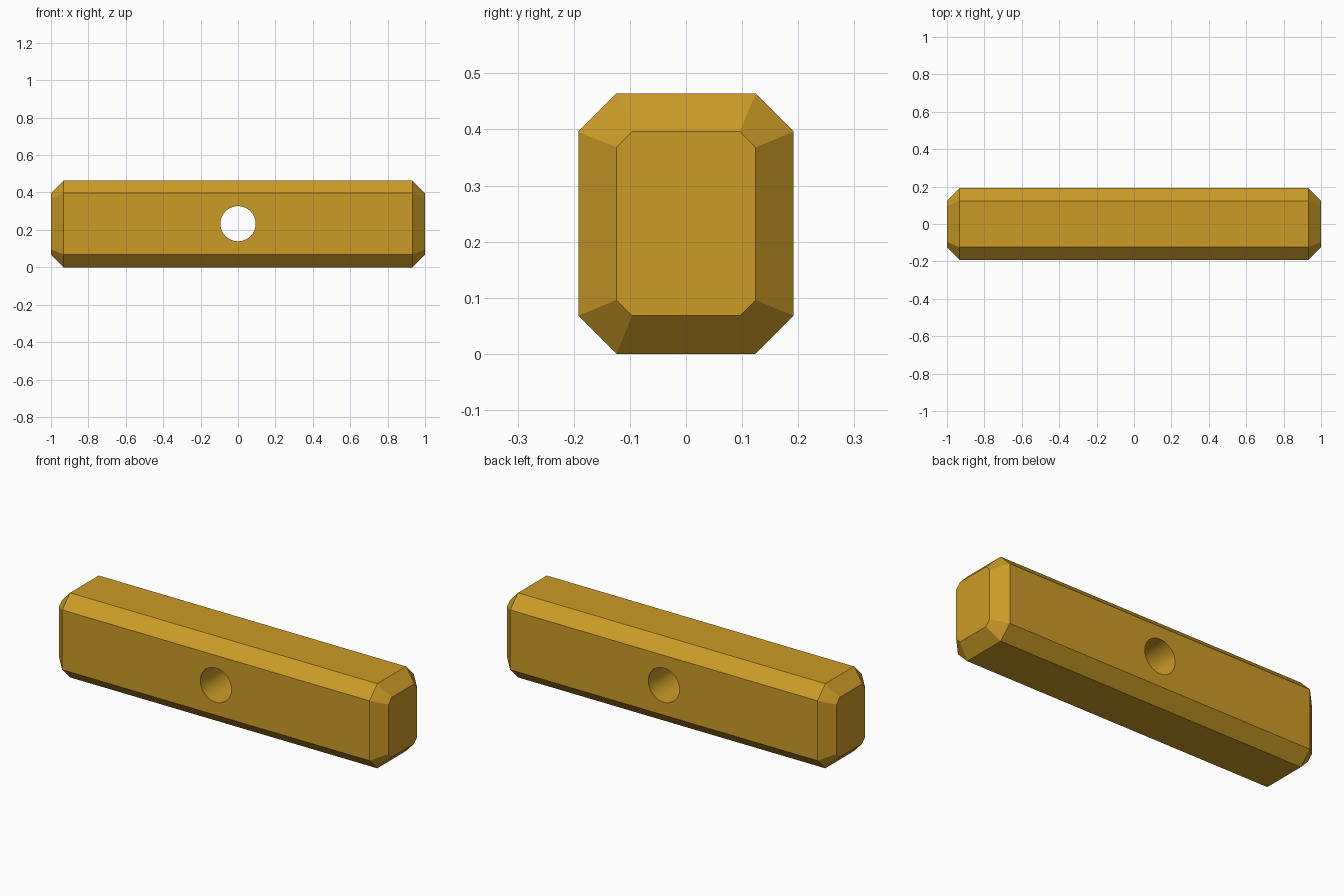
import bpy, bmesh, math

if "Cube" in bpy.data.objects:
    bpy.data.objects.remove(bpy.data.objects["Cube"])

HALF_LEN, HALF_W, HEIGHT, CHAMFER = 1.0, 0.192, 0.464, 0.068
MID_Z = HEIGHT / 2


def octagon(bm, x, hw, hh, c):
    """Rectangle with clipped corners, in the plane at x."""
    pts = [(hw - c, -hh), (hw, c - hh), (hw, hh - c), (hw - c, hh),
           (c - hw, hh), (-hw, hh - c), (-hw, c - hh), (c - hw, -hh)]
    return [bm.verts.new((x, y, z + MID_Z)) for y, z in pts]


# Bar: four clipped sections lofted along x
bm = bmesh.new()
inner = (HALF_W, MID_Z, CHAMFER)
end = (HALF_W - CHAMFER, MID_Z - CHAMFER, 0.028)
shoulder = HALF_LEN - CHAMFER
rings = [octagon(bm, x, *s) for x, s in
         ((-HALF_LEN, end), (-shoulder, inner), (shoulder, inner), (HALF_LEN, end))]
for a, b in zip(rings, rings[1:]):
    for i in range(8):
        j = (i + 1) % 8
        bm.faces.new((a[i], a[j], b[j], b[i]))
bm.faces.new(rings[0])
bm.faces.new(rings[-1])
bmesh.ops.recalc_face_normals(bm, faces=bm.faces)
mesh = bpy.data.meshes.new("handle_bar")
bm.to_mesh(mesh)
bm.free()
bar = bpy.data.objects.new("handle_bar", mesh)
bpy.context.collection.objects.link(bar)

brass = bpy.data.materials.new("golden_yellow")
brass.diffuse_color = (0.6, 0.33, 0.02, 1)
brass.use_nodes = True
brass.node_tree.nodes["Principled BSDF"].inputs["Base Color"].default_value = brass.diffuse_color
mesh.materials.append(brass)

# Round hole through the middle, front to back
bpy.ops.mesh.primitive_cylinder_add(vertices=64, radius=0.094, depth=1,
                                    location=(0, 0, MID_Z + 0.001),
                                    rotation=(math.pi / 2, 0, 0))
cutter = bpy.context.object
cutter.name = "hole_cutter"
cutter.hide_render = True
cut = bar.modifiers.new("hole", 'BOOLEAN')
cut.operation = 'DIFFERENCE'
cut.solver = 'EXACT'
cut.object = cutter

bpy.ops.object.select_all(action='DESELECT')
bar.select_set(True)
bpy.context.view_layer.objects.active = bar
bpy.ops.object.modifier_apply(modifier=cut.name)
bpy.data.objects.remove(cutter)

# Smooth hole wall, crisp bevels
bpy.ops.object.shade_smooth_by_angle(angle=math.radians(20))
